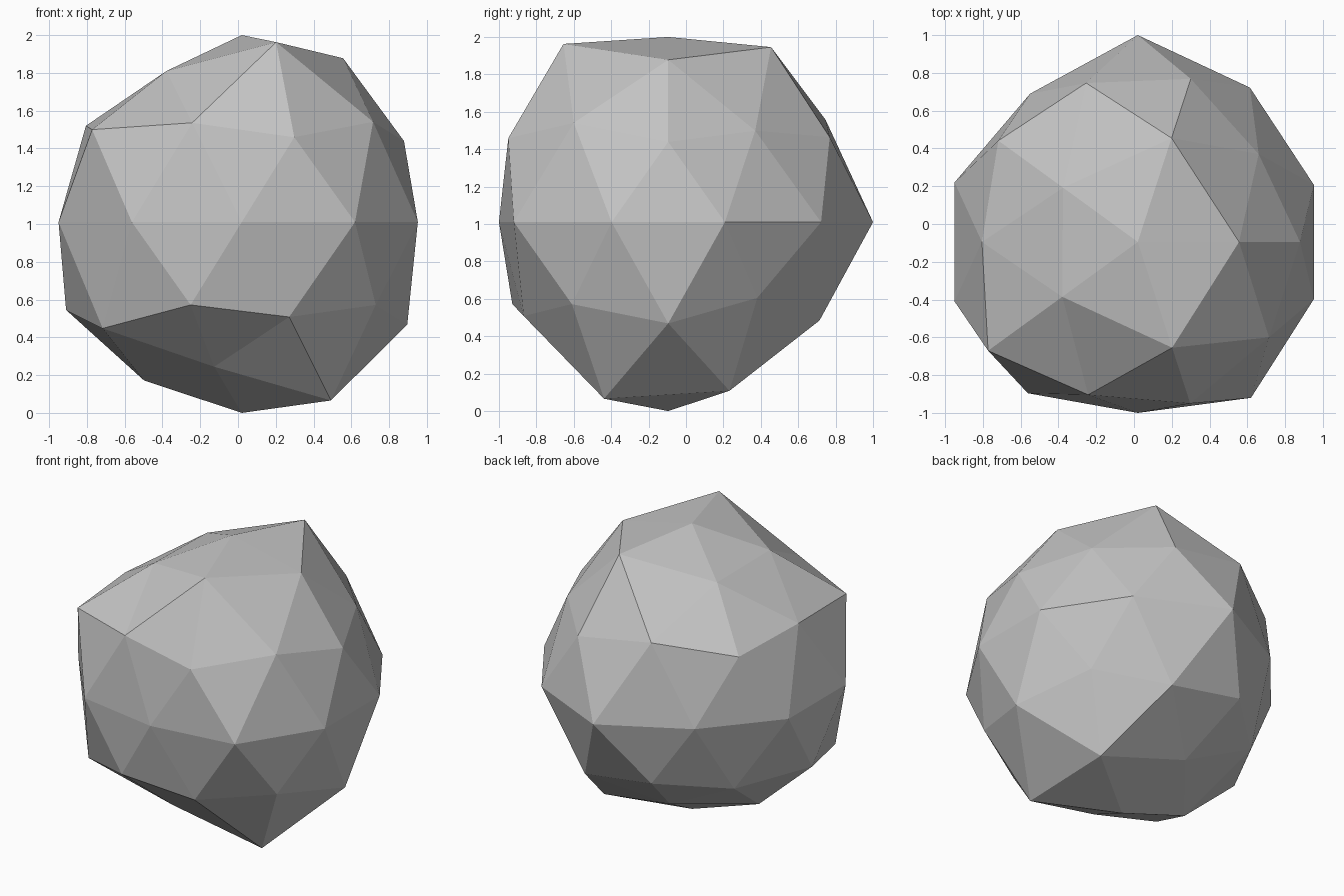
import bpy
import bmesh
import math
from mathutils import Vector

default_cube = bpy.data.objects.get("Cube")
if default_cube:
    bpy.data.objects.remove(default_cube, do_unlink=True)


def make_material(name, colour):
    material = bpy.data.materials.new(name)
    material.use_nodes = True
    material.diffuse_color = colour
    shader = material.node_tree.nodes["Principled BSDF"]
    shader.inputs["Base Color"].default_value = colour
    return material


# Rings of the faceted ball: (height, first angle in degrees, bulge of each point around the ring)
TALL, MID, LOW = math.sin(math.radians(58.283)), math.sin(math.radians(31.717)), math.sqrt(0.2)
rings = [
    (1, 0, [0.99]),                                  # top point
    (TALL, 0, [1.02, 1.1, 0.93, 0.94, 1.12]),        # crown
    (MID, 36, [0.93, 1.04, 0.97, 1.0, 1.01]),        # shoulder dents
    (LOW, 0, [0.96, 1.015, 1.02, 1.095, 1.005]),     # shoulder corners
    (0, 18, [0.98, 1.01, 1.095, 0.97, 1.02, 1.02, 0.99, 0.905, 1.02, 0.98]),  # waist
    (-LOW, 36, [0.905, 0.985, 1.04, 0.98, 0.98]),    # lower corners
    (-MID, 0, [1.03, 1.0, 0.965, 1.07, 0.955]),      # lower dents
    (-TALL, 36, [1.06, 0.9, 0.985, 0.9, 1.11]),      # underside
    (-1, 0, [1.01]),                                 # bottom point
]

# Boulder: an icosphere whose points are pushed in or out along their own direction
bm = bmesh.new()
bmesh.ops.create_icosphere(bm, subdivisions=2, radius=1)
bulges = {}
for height, start, radii in rings:
    width = math.sqrt(max(0, 1 - height * height))
    for i, radius in enumerate(radii):
        angle = math.radians(start) + math.tau * i / len(radii)
        direction = Vector((width * math.cos(angle), width * math.sin(angle), height))
        nearest = max(bm.verts, key=lambda v: v.co.normalized().dot(direction))
        bulges[nearest] = radius

centre = Vector((0.02, -0.095, 1.01))
for vert in bm.verts:
    vert.co = centre + vert.co.normalized() * bulges.get(vert, 1)
for face in bm.faces:
    face.smooth = False
bmesh.ops.recalc_face_normals(bm, faces=bm.faces)

mesh = bpy.data.meshes.new("boulder")
bm.to_mesh(mesh)
bm.free()
mesh.materials.append(make_material("stone grey", (0.55, 0.55, 0.55, 1)))
boulder = bpy.data.objects.new("boulder", mesh)
bpy.context.scene.collection.objects.link(boulder)
